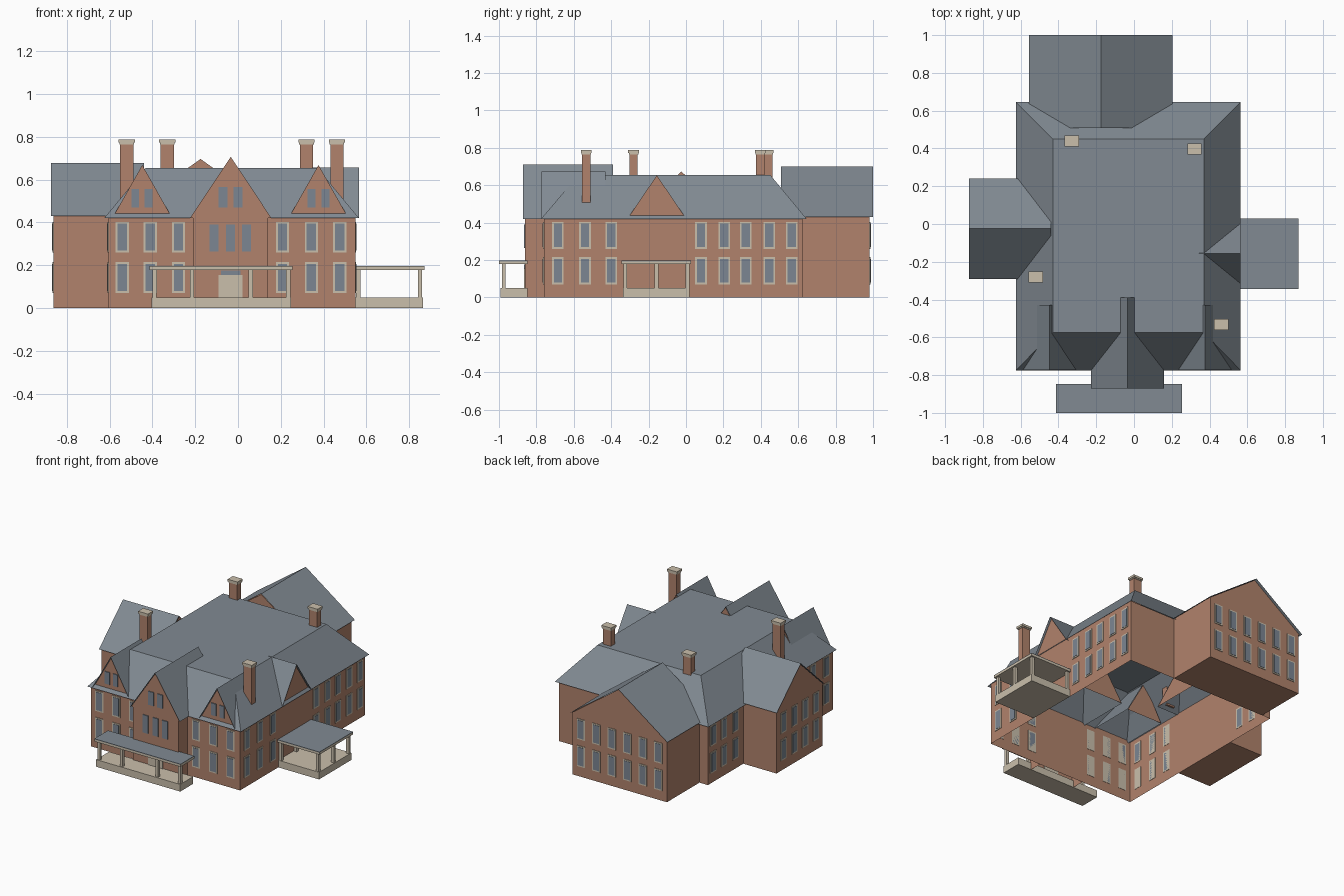
import bpy, bmesh, math
from mathutils import Matrix, Vector

old = bpy.data.objects.get("Cube")
if old:
    bpy.data.objects.remove(old, do_unlink=True)


def material(name, r, g, b):
    m = bpy.data.materials.new(name)
    m.use_nodes = True
    m.diffuse_color = (r, g, b, 1)
    bsdf = next(n for n in m.node_tree.nodes if n.type == 'BSDF_PRINCIPLED')
    bsdf.inputs["Base Color"].default_value = (r, g, b, 1)
    return m


BRICK = material("brick", .44, .225, .15)
SLATE = material("slate roof", .22, .255, .29)
CREAM = material("cream stone", .59, .52, .41)
GLASS = material("window glass", .2, .24, .29)

# Each side of the house uses a local frame: s along the wall, d outward, z up
FRONT, RIGHT, BACK, LEFT = [Matrix.Rotation(math.pi / 2 * k, 3, 'Z') for k in range(4)]


def finish(name, bm, mat):
    mesh = bpy.data.meshes.new(name)
    bm.to_mesh(mesh)
    bm.free()
    mesh.materials.append(mat)
    obj = bpy.data.objects.new(name, mesh)
    bpy.context.collection.objects.link(obj)
    return obj


def add_box(bm, side, s, d, z, skip=()):
    """Box from three (low, high) ranges; skip leaves out 'top' or 'floor'."""
    v = [bm.verts.new(side @ Vector((a, -b, c))) for c in z
         for a, b in ((s[0], d[1]), (s[1], d[1]), (s[1], d[0]), (s[0], d[0]))]
    lo, hi = v[:4], v[4:]
    if 'floor' not in skip:
        bm.faces.new(lo[::-1])
    if 'top' not in skip:
        bm.faces.new(hi)
    for i in range(4):
        j = (i + 1) % 4
        bm.faces.new((lo[i], lo[j], hi[j], hi[i]))


def boxes(name, mat, items, side=FRONT, skip=()):
    bm = bmesh.new()
    for s, d, z in items:
        add_box(bm, side, s, d, z, skip)
    return finish(name, bm, mat)


def gable(name, side, mid, half, eave, peak, outer, inner, inset=.015):
    """Two roof planes over a brick triangular prism."""
    def tri(w, low, top, d):
        return [bm.verts.new(side @ Vector((mid + s, -d, z)))
                for s, z in ((-w, low), (0, top), (w, low))]
    bm = bmesh.new()
    a, b = tri(half, eave, peak, outer), tri(half, eave, peak, inner)
    for i in (0, 1):
        bm.faces.new((a[i], a[i + 1], b[i + 1], b[i]))
    finish(name + "_roof", bm, SLATE)
    bm = bmesh.new()
    drop = .004
    w = half * (peak - eave - drop) / (peak - eave)
    a, b = tri(w, eave, peak - drop, outer - inset), tri(w, eave, peak - drop, inner)
    bm.faces.new(a[::-1])
    bm.faces.new(b)
    finish(name + "_brick", bm, BRICK)


def windows(name, side, d, columns, rows, width, frame=True):
    """Thin frame and glass plates at every column and row."""
    rim = .009 if frame else 0
    spots = [(c, r) for c in columns for r in rows]
    if frame:
        boxes(name + "_frames", CREAM,
              [((c - width / 2, c + width / 2), (d - .002, d + .004), r) for c, r in spots], side)
    boxes(name + "_glass", GLASS,
          [((c - width / 2 + rim, c + width / 2 - rim), (d - .002, d + .006),
            (r[0] + rim, r[1] - rim)) for c, r in spots], side)


# Main block walls, open at top and bottom
X0, X1, Y0, Y1 = -.605, .548, -.76, .622
boxes("main_walls", BRICK, [((X0, X1), (-Y1, -Y0), (0, .435))], skip=('top', 'floor'))

# Main hipped roof with a flat top
bm = bmesh.new()
low, high = [[bm.verts.new((x, y, z)) for x, y in ((a, c), (b, c), (b, d), (a, d))]
             for a, b, c, d, z in ((-.625, .565, -.775, .645, .42),
                                   (-.43, .37, -.575, .45, .655))]
bm.faces.new(high)
for i in range(4):
    j = (i + 1) % 4
    bm.faces.new((low[i], low[j], high[j], high[i]))
finish("main_roof", bm, SLATE)

# Wings and front bay
boxes("front_bay_walls", BRICK, [((-.21, .14), (-Y0, .86), (0, .445))], skip=('top', 'floor'))
boxes("back_wing_walls", BRICK, [((-.19, .54), (Y1, .982), (0, .438))], BACK, skip=('top',))
boxes("side_wing_walls", BRICK, [((-.23, .28), (-X0, .862), (0, .438))], LEFT, skip=('top',))
gable("front_bay", FRONT, -.034, .193, .42, .71, .872, .39, .012)
gable("back_wing", BACK, .175, .38, .43, .7, 1, .507, .018)
gable("side_wing", LEFT, .025, .267, .43, .677, .873, .44, .011)

# Dormers
gable("front_dormer_right", FRONT, -.447, .14, .424, .672, .772, .43)
gable("front_dormer_left", FRONT, .376, .14, .424, .672, .772, .43)
gable("side_dormer", RIGHT, -.156, .16, .42, .657, .565, .345)

# Framed windows on two storeys
ROWS = ((.07, .215), (.26, .403))
front_third = (-.685, -.54, -.4)
windows("front_windows", FRONT, -Y0, (-.54, -.41, -.278, .208, .343, .475), ROWS, .062)
windows("right_windows", RIGHT, X1, front_third + (.08, .205, .32, .445, .565), ROWS, .062)
windows("left_windows", LEFT, -X0, [-y for y in front_third + (.32, .445, .565)], ROWS, .062)
windows("back_wing_windows", BACK, .982, [.175 + .12 * (i - 2.5) for i in range(6)], ROWS, .062)
windows("side_wing_windows", LEFT, .862, [.025 + .12 * (i - 1.5) for i in range(4)], ROWS, .062)

# Plain windows in the bay and front dormers
windows("bay_windows", FRONT, .86, (-.113, -.034, .039), ((.265, .39),), .042, False)
windows("bay_attic_windows", FRONT, .86, (-.07, 0), ((.47, .565),), .04, False)
windows("dormer_windows", FRONT, .757, (-.48, -.417, .344, .408), ((.47, .555),), .037, False)

# Front door with a transom light
boxes("front_door", CREAM, [((-.09, .022), (.858, .865), (.05, .155))])
boxes("door_transom", GLASS, [((-.08, .012), (.858, .865), (.155, .175))])


def porch(name, side, s, d, columns):
    """Stone base, square columns, beam and slate-topped flat roof."""
    lip = .008
    boxes(name + "_base", CREAM, [((s[0] + lip, s[1] - lip), (d[0], d[1] - lip), (0, .05))], side)
    boxes(name + "_columns", CREAM,
          [((c - .01, c + .01), (e - .01, e + .01), (.05, .178)) for c, e in columns], side)
    boxes(name + "_roof_slab", CREAM, [(s, d, (.178, .193))], side)
    boxes(name + "_roof_top", SLATE, [(s, d, (.193, .197))], side)


porch("front_porch", FRONT, (-.413, .255), (.848, 1),
      [(c, .975) for c in (-.39, -.215, .06, .235)])
porch("side_porch", RIGHT, (-.345, .028), (X1, .872),
      [(c, e) for c in (-.325, -.158, .008) for e in (.562, .85)])

# Chimneys with stepped stone caps
for i, (x, y) in enumerate(((-.33, .44), (.32, .397), (-.52, -.28), (.462, -.533))):
    for part, mat, w, h, z in (("shaft", BRICK, .031, .022, (.45, .768)),
                               ("cap_lower", CREAM, .034, .025, (.764, .772)),
                               ("cap_upper", CREAM, .038, .029, (.772, .787))):
        boxes(f"chimney_{part}_{i}", mat, [((x - w, x + w), (-y - h, -y + h), z)])
